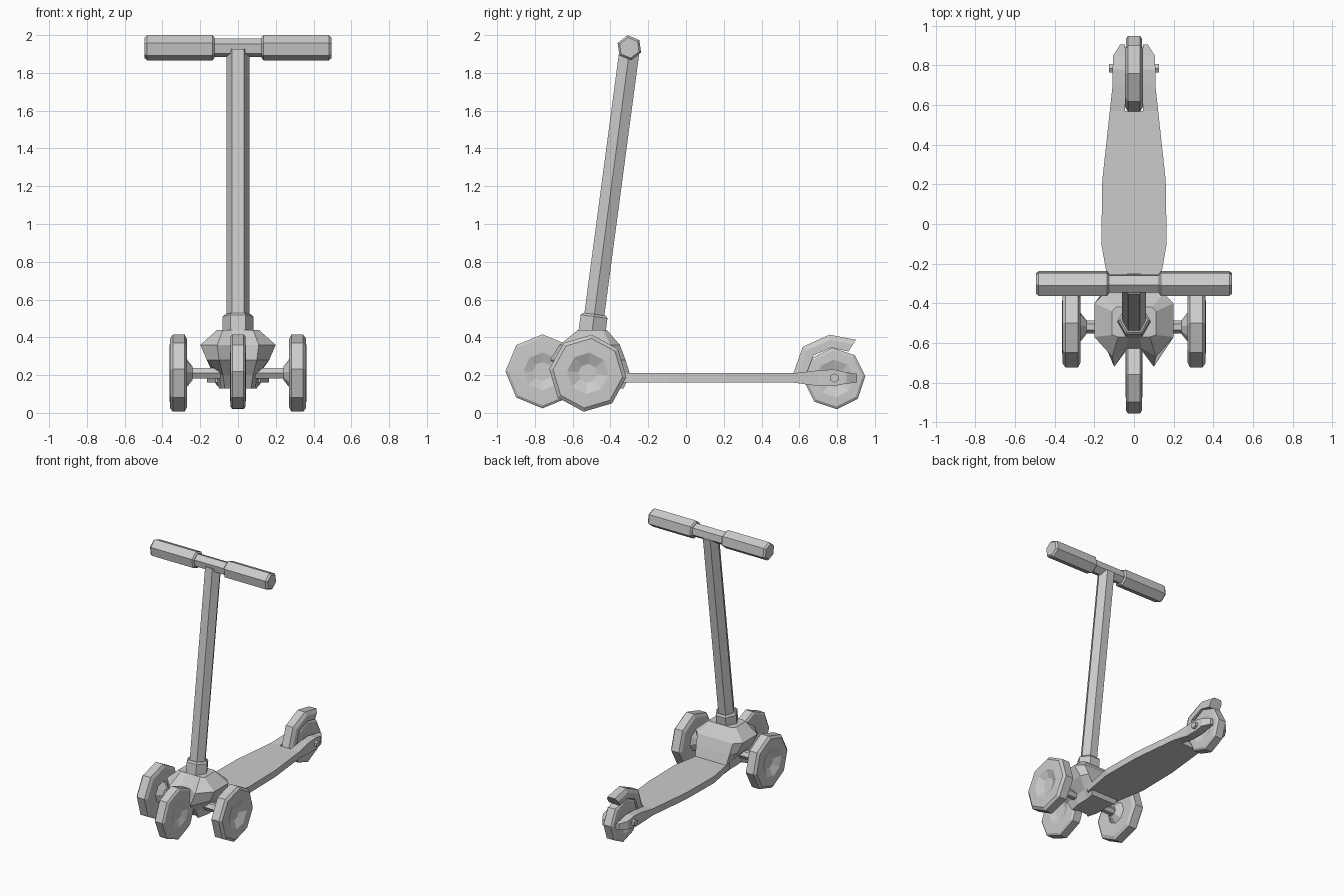
import bpy, bmesh
from math import cos, sin, pi, radians
from mathutils import Vector, Matrix

cube = bpy.data.objects.get("Cube")
if cube:
    bpy.data.objects.remove(cube, do_unlink=True)

GREY = (0.6, 0.6, 0.6, 1)
grey = bpy.data.materials.new("plain grey")
grey.use_nodes = True
grey.diffuse_color = GREY
grey.node_tree.nodes["Principled BSDF"].inputs["Base Color"].default_value = GREY


def loft(name, rings, matrix=Matrix()):
    """Skin a stack of equal-length closed rings and cap both ends."""
    bm = bmesh.new()
    rows = [[bm.verts.new(matrix @ Vector(p)) for p in ring] for ring in rings]
    for a, b in zip(rows, rows[1:]):
        for i in range(len(a)):
            j = (i + 1) % len(a)
            bm.faces.new((a[i], a[j], b[j], b[i]))
    bm.faces.new(rows[0])
    bm.faces.new(rows[-1])
    bmesh.ops.recalc_face_normals(bm, faces=bm.faces)
    mesh = bpy.data.meshes.new(name)
    bm.to_mesh(mesh)
    bm.free()
    mesh.materials.append(grey)
    obj = bpy.data.objects.new(name, mesh)
    bpy.context.collection.objects.link(obj)
    return obj


def turned_x(name, profile, centre, sides, start=0):
    """Turn (x, radius) steps about an axis along x."""
    angles = [radians(start) + 2 * pi * i / sides for i in range(sides)]
    rings = [[(x, r * cos(a), r * sin(a)) for a in angles] for x, r in profile]
    return loft(name, rings, Matrix.Translation((0, *centre)))


def both_sides(name, profile, *args):
    for side, s in (("left", 1), ("right", -1)):
        turned_x(f"{side}_{name}", [(s * x, r) for x, r in profile], *args)


# Wheels and axles
FRONT_AXLE = (-0.52, 0.21)
both_sides("wheel", [(0.24, 0.035), (0.275, 0.08), (0.27, 0.18), (0.282, 0.205),
                     (0.345, 0.205), (0.36, 0.185), (0.363, 0.11), (0.335, 0.05)],
           FRONT_AXLE, 8, -6)
turned_x("front_axle", [(-0.25, 0.032), (0.25, 0.032)], FRONT_AXLE, 6)


def narrow_wheel(name, centre, r, start):
    half = [(0.025, 0.05), (0.042, 0.1), (0.04, r - 0.015), (0.03, r)]
    turned_x(name, [(-x, q) for x, q in half] + [(x, q) for x, q in half[::-1]],
             centre, 8, start)


narrow_wheel("nose_wheel", (-0.76, 0.22), 0.196, 0)
narrow_wheel("rear_wheel", (0.787, 0.182), 0.163, 4)
turned_x("rear_axle", [(-0.125, 0.025), (0.125, 0.025)], (0.785, 0.185), 6, 30)

# Handlebar with grips
BAR = (-0.30, 1.933)
turned_x("handlebar", [(-0.15, 0.05), (0.15, 0.05)], BAR, 6, 38)
both_sides("grip", [(0.125, 0.055), (0.135, 0.067), (0.482, 0.067), (0.495, 0.055)],
           BAR, 6, 38)


# Leaning stem and collar
def leaning(name, steps):
    rings = [[(r * cos(k * pi / 3), -0.488 + 0.133 * (z - 0.5) + r * sin(k * pi / 3),
               z - 0.133 * r * sin(k * pi / 3)) for k in range(6)] for z, r in steps]
    loft(name, rings)


leaning("stem", [(0.42, 0.061), (1.92, 0.061)])
leaning("collar", [(0.42, 0.082), (0.51, 0.082), (0.522, 0.07)])

# Faceted front housing, notched around the nose wheel
levels = [
    (0.44, [(0.09, -0.42), (0.11, -0.44), (0.11, -0.56), (0.08, -0.57), (0.03, -0.57)]),
    (0.36, [(0.15, -0.35), (0.20, -0.40), (0.20, -0.57), (0.11, -0.67), (0.04, -0.63)]),
    (0.28, [(0.14, -0.32), (0.165, -0.38), (0.165, -0.57), (0.10, -0.72), (0.04, -0.64)]),
    (0.20, [(0.13, -0.295), (0.11, -0.40), (0.10, -0.50), (0.08, -0.62), (0.04, -0.60)]),
    (0.13, [(0.10, -0.33), (0.09, -0.40), (0.09, -0.50), (0.07, -0.58), (0.04, -0.56)]),
]
loft("front_housing", [[(x, y, z) for x, y in half] + [(-x, y, z) for x, y in half[::-1]]
                       for z, half in levels])

# Deck: (y, half width, bottom, top), then a pair of rear arms around the wheel
deck = [(-0.36, 0.12), (-0.27, 0.135), (-0.1, 0.165), (0.22, 0.16), (0.57, 0.122)]
loft("deck", [[(-w, y, 0.16), (w, y, 0.16), (w, y, 0.21), (-w, y, 0.21)]
              for y, w in deck])
arms = [(0.57, 0.122, 0.16, 0.21), (0.7, 0.108, 0.142, 0.225), (0.78, 0.108, 0.142, 0.23),
        (0.85, 0.105, 0.155, 0.215), (0.905, 0.07, 0.16, 0.207)]
for side, s in (("left", 1), ("right", -1)):
    loft(f"{side}_rear_arm", [[(s * 0.046, y, lo), (s * w, y, lo), (s * w, y, hi),
                               (s * 0.046, y, hi)] for y, w, lo, hi in arms])

# Rear mudguard with a chamfered outer edge
guard = [((0.565, 0.20), (0.635, 0.20)), ((0.618, 0.35), (0.675, 0.305)),
         ((0.76, 0.414), (0.772, 0.345)), ((0.90, 0.387), (0.86, 0.325))]
rings = []
for out, inn in guard:
    o, i = Vector(out), Vector(inn)
    m = o.lerp(i, 0.4)
    rings.append([(-0.03, *o), (0.03, *o), (0.046, *m), (0.046, *i),
                  (-0.046, *i), (-0.046, *m)])
loft("rear_mudguard", rings)
